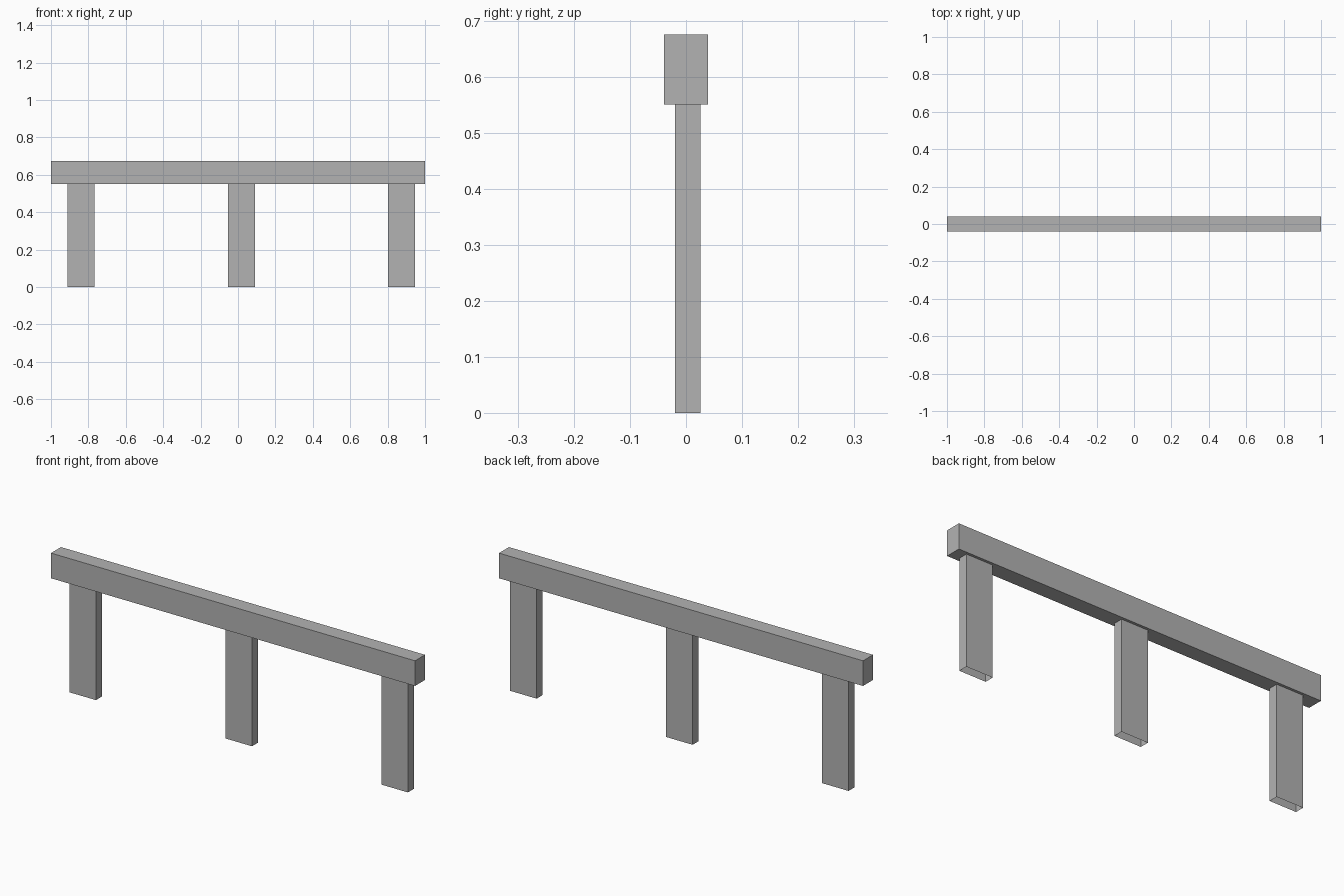
import bpy
import bmesh
from mathutils import Matrix, Vector

cube = bpy.data.objects.get("Cube")
if cube:
    bpy.data.objects.remove(cube, do_unlink=True)

# One plain grey for everything
GREY = (0.45, 0.45, 0.45, 1.0)
grey = bpy.data.materials.new("plain_grey")
grey.use_nodes = True
grey.diffuse_color = GREY
for node in grey.node_tree.nodes:
    if node.type == 'BSDF_PRINCIPLED':
        node.inputs["Base Color"].default_value = GREY


def add_box(name, low, high, open_bottom=False):
    low, high = Vector(low), Vector(high)
    bm = bmesh.new()
    place = Matrix.Translation((low + high) / 2) @ Matrix.Diagonal((high - low).to_4d())
    bmesh.ops.create_cube(bm, size=1, matrix=place)
    bm.normal_update()
    if open_bottom:
        ends = [f for f in bm.faces if f.normal.z < -0.5]
        bmesh.ops.delete(bm, geom=ends, context='FACES_ONLY')
    mesh = bpy.data.meshes.new(name)
    bm.to_mesh(mesh)
    bm.free()
    mesh.materials.append(grey)
    obj = bpy.data.objects.new(name, mesh)
    bpy.context.collection.objects.link(obj)
    return obj


# Long rail
BEAM_BOTTOM, BEAM_TOP = 0.55, 0.675
add_box("rail", (-1, -0.039, BEAM_BOTTOM), (1, 0.039, BEAM_TOP))

# Three evenly spaced posts, open at the foot
HALF_WIDTH, SPACING, MIDDLE = 0.0725, 0.857, 0.018
for step, side in ((-1, "right"), (0, "middle"), (1, "left")):
    x = MIDDLE + step * SPACING
    add_box(side + "_post", (x - HALF_WIDTH, -0.02, 0),
            (x + HALF_WIDTH, 0.026, BEAM_BOTTOM), open_bottom=True)
